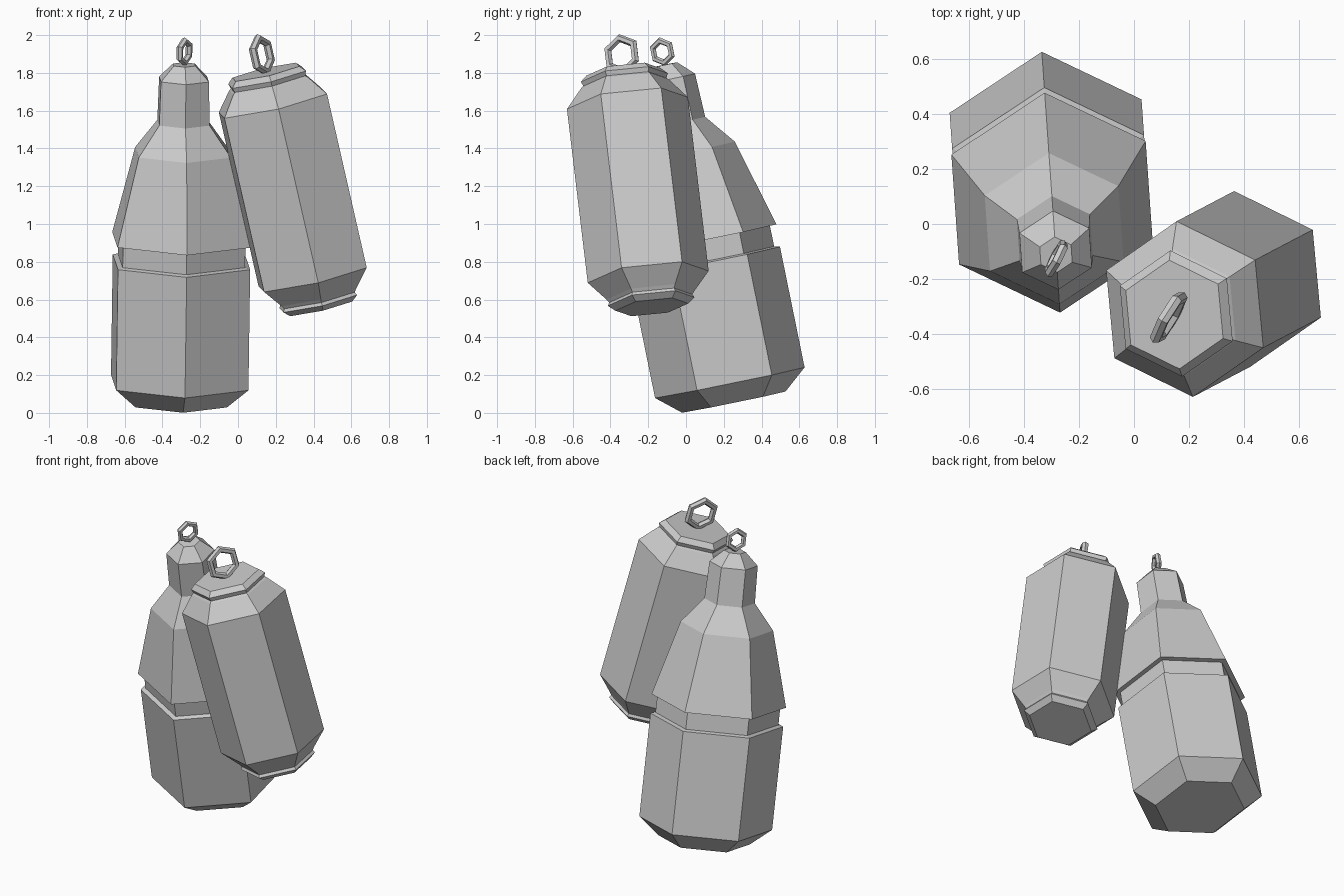
import bpy, bmesh, math
from mathutils import Vector, Matrix

if "Cube" in bpy.data.objects:
    bpy.data.objects.remove(bpy.data.objects["Cube"])


def frame(origin, axis, side):
    """Matrix whose z is the axis and whose x leans towards side."""
    z = Vector(axis).normalized()
    x = Vector(side)
    x = (x - z * x.dot(z)).normalized()
    m = Matrix((x, z.cross(x), z)).transposed().to_4x4()
    m.translation = Vector(origin)
    return m


def lathe(name, profile, matrix, sides=6):
    """Hexagonal closed body from (height, radius) pairs."""
    bm = bmesh.new()
    rings = []
    for h, r in profile:
        rings.append([bm.verts.new((r * math.cos(math.tau * i / sides),
                                    r * math.sin(math.tau * i / sides), h))
                      for i in range(sides)])
    for a, b in zip(rings, rings[1:]):
        for i in range(sides):
            j = (i + 1) % sides
            bm.faces.new((a[i], a[j], b[j], b[i]))
    bm.faces.new(rings[0][::-1])
    bm.faces.new(rings[-1])
    mesh = bpy.data.meshes.new(name)
    bm.to_mesh(mesh)
    bm.free()
    ob = bpy.data.objects.new(name, mesh)
    bpy.context.collection.objects.link(ob)
    ob.matrix_world = matrix
    return ob


def ring(name, base, height, major, minor, across):
    """Upright six-sided loop, one corner pointing along the body axis."""
    bpy.ops.mesh.primitive_torus_add(major_segments=6, minor_segments=6,
                                     major_radius=major, minor_radius=minor)
    ob = bpy.context.object
    ob.name = name
    up = base.to_3x3().col[2]
    ob.matrix_world = frame(base @ Vector((0, 0, height)),
                            up.cross(Vector(across)), up)


CORNER = (-0.07, 1, 0)
ACROSS = (0.48, 0.875, 0.2)

# Bottle: body, label groove, flared shoulder, neck and cap
bottle = frame((-0.31, 0.253, 0.057), (0.014, -0.2, 0.98), CORNER)
lathe("bottle", [(0, 0.28), (0.105, 0.405), (0.757, 0.405), (0.765, 0.375),
                 (0.877, 0.375), (0.877, 0.41), (1.35, 0.282),
                 (1.51, 0.154), (1.745, 0.147), (1.823, 0.066)], bottle)
ring("bottle_ring", bottle, 1.894, 0.059, 0.018, ACROSS)

# Can: bottom rim, body, shoulder and top rim
can = frame((0.395, -0.20, 0.72), (-0.221, -0.116, 0.968), CORNER)
lathe("can", [(-0.165, 0.195), (-0.135, 0.232), (-0.118, 0.222),
              (-0.1, 0.235), (0, 0.323), (0.95, 0.323), (1.055, 0.235),
              (1.065, 0.222), (1.09, 0.232), (1.12, 0.2)], can)
ring("can_ring", can, 1.214, 0.091, 0.022, ACROSS)
